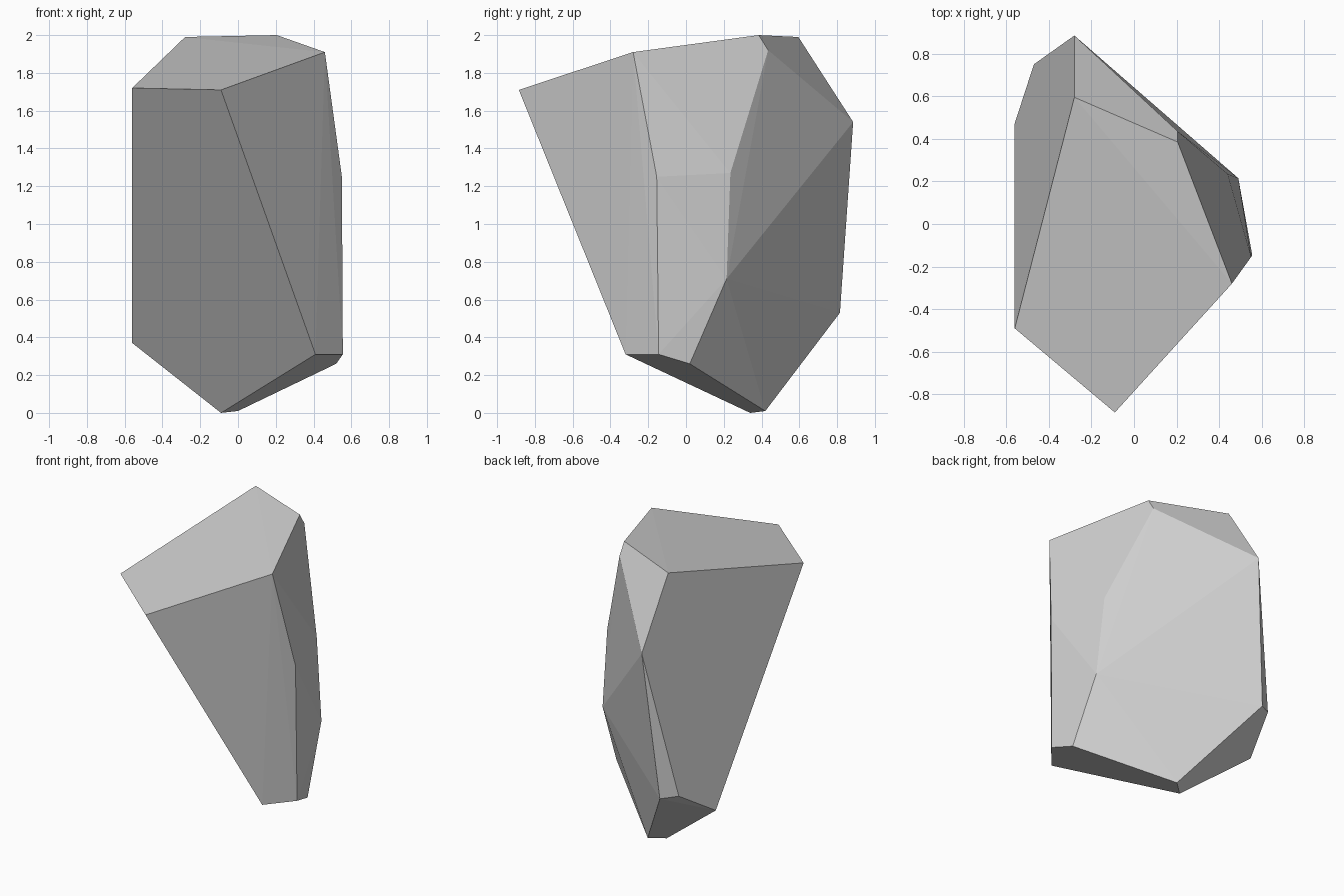
import bpy
import bmesh
import math

default_cube = bpy.data.objects.get("Cube")
if default_cube:
    bpy.data.objects.remove(default_cube, do_unlink=True)


def make_material(name, colour):
    material = bpy.data.materials.new(name)
    material.use_nodes = True
    material.diffuse_color = colour
    for node in material.node_tree.nodes:
        if node.type == 'BSDF_PRINCIPLED':
            node.inputs["Base Color"].default_value = colour
            node.inputs["Roughness"].default_value = 0.9
    return material


def hull_object(name, corners, material):
    """Wrap the corners in a convex, flat-faced solid."""
    bm = bmesh.new()
    for corner in corners:
        bm.verts.new(corner)
    result = bmesh.ops.convex_hull(bm, input=bm.verts[:])
    loose = [item for item in result["geom_interior"]
             if isinstance(item, bmesh.types.BMVert)]
    bmesh.ops.delete(bm, geom=loose, context='VERTS')
    # Merge nearly coplanar triangles into broad facets
    bmesh.ops.dissolve_limit(bm, angle_limit=math.radians(2),
                             verts=bm.verts[:], edges=bm.edges[:])
    bmesh.ops.recalc_face_normals(bm, faces=bm.faces[:])
    mesh = bpy.data.meshes.new(name)
    bm.to_mesh(mesh)
    bm.free()
    mesh.materials.append(material)
    obj = bpy.data.objects.new(name, mesh)
    bpy.context.collection.objects.link(obj)
    return obj


# Sloping crown facet
crown = [(-.09, -.885, 1.71), (.46, -.28, 1.91), (.205, .385, 2),
         (-.28, .595, 1.99), (-.56, -.49, 1.72)]

# Back shoulder and the ridge running down the left side
shoulder = [(-.28, .885, 1.54), (.205, .435, 1.92)]
side_ridge = [(.55, -.155, 1.25), (.44, .235, 1.27), (.49, .215, .71)]

# Narrow undercut base
base = [(.555, -.145, .31), (.41, -.32, .31), (.52, .02, .26),
        (-.09, .34, 0), (0, .42, .01)]

# Lower back corner
heel = [(-.56, .473, .37), (-.47, .75, .55), (-.37, .815, .53)]

stone_grey = make_material("stone grey", (.62, .62, .62, 1))
hull_object("faceted_rock", crown + shoulder + side_ridge + base + heel, stone_grey)
